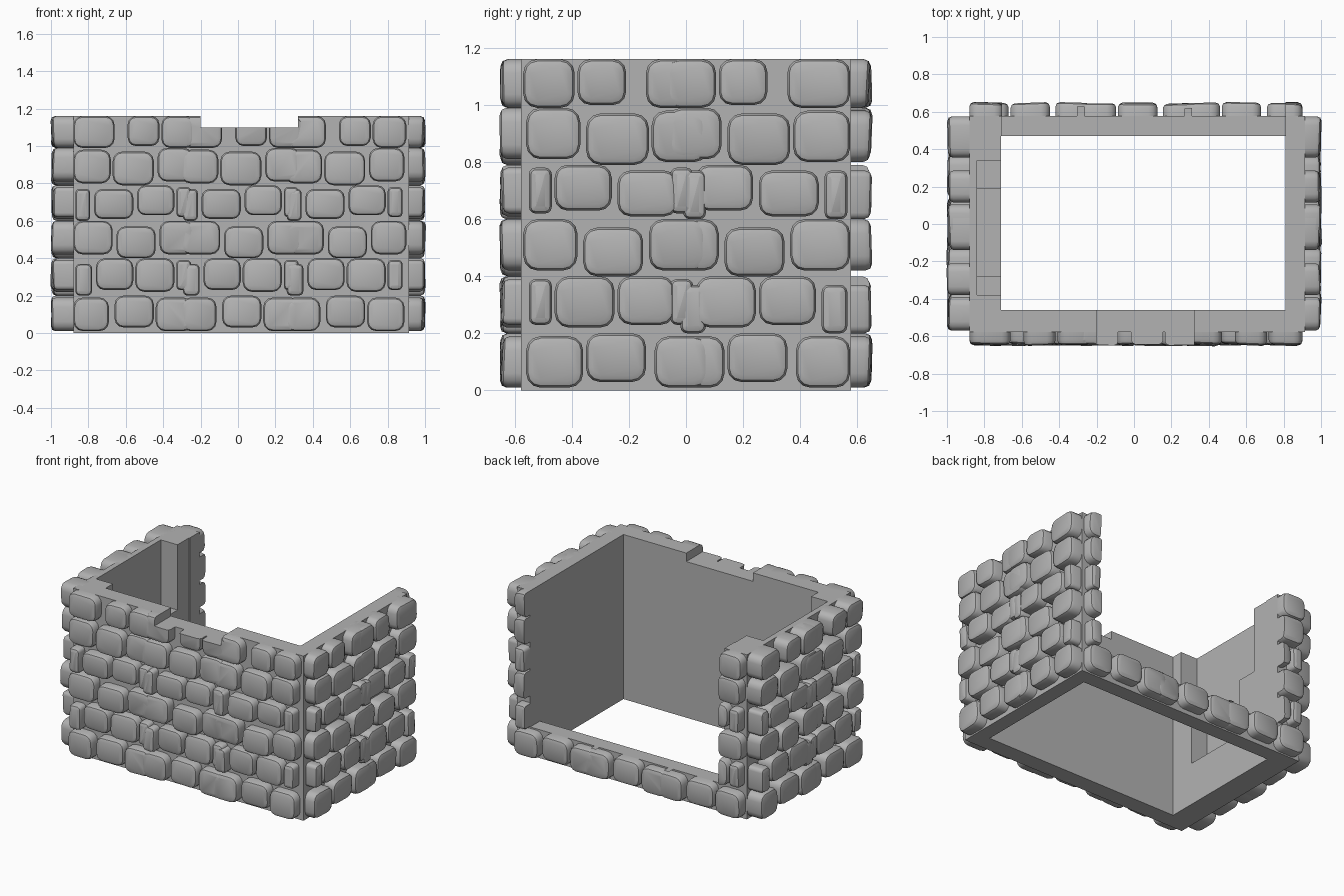
import bpy, bmesh, random
from mathutils import Vector

random.seed(4)
default = bpy.data.objects.get("Cube")
if default:
    bpy.data.objects.remove(default, do_unlink=True)

# One grey stone colour for everything
grey = bpy.data.materials.new("stone grey")
grey.use_nodes = True
colour = (0.45, 0.45, 0.45, 1)
grey.diffuse_color = colour
bsdf = next(n for n in grey.node_tree.nodes if n.type == 'BSDF_PRINCIPLED')
bsdf.inputs["Base Color"].default_value = colour
bsdf.inputs["Roughness"].default_value = 0.8


def make_object(name, bm):
    mesh = bpy.data.meshes.new(name)
    bmesh.ops.recalc_face_normals(bm, faces=bm.faces)
    bm.to_mesh(mesh)
    bm.free()
    mesh.materials.append(grey)
    obj = bpy.data.objects.new(name, mesh)
    bpy.context.scene.collection.objects.link(obj)
    return obj


def box(name, x, y, z):
    bm = bmesh.new()
    bmesh.ops.create_cube(bm, size=1)
    for v in bm.verts:
        v.co = [r[0] if c < 0 else r[1] for c, r in zip(v.co, (x, y, z))]
    return make_object(name, bm)


def activate(obj):
    bpy.ops.object.select_all(action='DESELECT')
    obj.select_set(True)
    bpy.context.view_layer.objects.active = obj


def cut(obj, cutter):
    activate(obj)
    mod = obj.modifiers.new("cut", 'BOOLEAN')
    mod.operation = 'DIFFERENCE'
    mod.solver = 'EXACT'
    mod.use_self = True
    mod.object = cutter
    bpy.ops.object.modifier_apply(modifier=mod.name)


# Wall shell: outer block minus the room and its openings
walls = box("walls", (-0.88, 0.915), (-0.578, 0.578), (0, 1.16))
room = box("room_cutter", (-0.71, 0.81), (-0.46, 0.47), (-0.5, 1.5))
back_gap = box("back_opening_cutter", (-0.705, 0.81), (0.4, 0.9), (0.2, 1.5))
front_notch = box("front_notch_cutter", (-0.2, 0.32), (-0.9, -0.4), (1.1, 1.5))
recess_low = box("lower_recess_cutter", (-0.84, -0.6), (-0.28, 0.19), (0.3, 0.8))
recess_top = box("upper_recess_cutter", (-0.84, -0.6), (-0.38, 0.34), (0.7, 1.5))
cutters = (room, back_gap, front_notch, recess_low, recess_top)
for cutter in cutters:
    cut(walls, cutter)

# Repeating masonry panel in hundredths: start, end, bottom, top
PANEL = [
    (2, 22, 1, 19), (23, 44, 3, 20), (47, 66, 1, 19),
    (3, 11, 23, 39), (12, 33, 22, 40), (34, 54, 23, 40), (56, 65, 20, 37),
    (1, 20, 42, 60), (22, 43, 40, 57), (45, 66, 42, 60),
    (3, 11, 62, 78), (12, 32, 63, 79), (34, 55, 61, 77), (57, 65, 60, 77),
    (2, 21, 81, 99), (23, 45, 79, 97), (46, 66, 80, 98),
    (1, 19, 99, 116), (20, 37, 100, 116), (44, 66, 99, 116),
]
PANEL_WIDTH = 0.67


def add_stone(target, u0, u1, z0, z1, depth, place):
    """One rounded block whose flat back is sunk in the wall."""
    bm = bmesh.new()
    bmesh.ops.create_cube(bm, size=1)
    width, height = u1 - u0, z1 - z0
    for v in bm.verts:
        front = v.co.z > 0
        v.co = Vector((u0 + (v.co.x + 0.5) * width,
                       z0 + (v.co.y + 0.5) * height,
                       depth if front else -0.03))
    # Round the corners, then soften the front rim
    upright = [e for e in bm.edges
               if abs(e.verts[0].co.z - e.verts[1].co.z) > 0.01]
    bmesh.ops.bevel(bm, geom=upright, offset=min(width, height) * 0.28,
                    segments=3, profile=0.5, affect='EDGES')
    rim = [e for e in bm.edges if all(v.co.z > depth - 0.001 for v in e.verts)]
    bmesh.ops.bevel(bm, geom=rim, offset=min(0.024, depth * 0.35),
                    segments=2, profile=0.5, affect='EDGES')
    # Lean the face a little so neighbouring blocks differ
    tilt_u, tilt_z = random.uniform(-0.05, 0.05), random.uniform(-0.05, 0.05)
    mid_u, mid_z = (u0 + u1) / 2, (z0 + z1) / 2
    for v in bm.verts:
        u, z, d = v.co
        if d > 0:
            d += tilt_u * (u - mid_u) + tilt_z * (z - mid_z)
        v.co = place(u, z, d)
    bmesh.ops.recalc_face_normals(bm, faces=bm.faces)
    temp = bpy.data.meshes.new("temp")
    bm.to_mesh(temp)
    bm.free()
    target.from_mesh(temp)
    bpy.data.meshes.remove(temp)


def stone_face(name, starts, depth, place, mirrored=False):
    bm = bmesh.new()
    for start in starts:
        for stone in PANEL:
            u0, u1, z0, z1 = (n / 100 for n in stone)
            if mirrored:
                u0, u1 = PANEL_WIDTH - u1, PANEL_WIDTH - u0
            add_stone(bm, start + u0, start + u1, z0, z1,
                      depth * random.uniform(0.9, 0.99), place)
    return make_object(name, bm)


# Stone cladding on the four outer faces
long_starts = (-0.89, -0.315, 0.24)
side_starts = (-0.58, -0.085)
front = stone_face("front_stones", long_starts, 0.072,
                   lambda u, z, d: (u, -0.578 - d, z), mirrored=True)
back = stone_face("back_stones", long_starts, 0.072,
                  lambda u, z, d: (u, 0.578 + d, z))
left = stone_face("left_stones", side_starts, 0.085,
                  lambda u, z, d: (0.915 + d, u, z))
right = stone_face("right_stones", side_starts, 0.12,
                   lambda u, z, d: (-0.88 - d, u, z))
cut(front, front_notch)
cut(back, back_gap)

for cutter in cutters:
    bpy.data.objects.remove(cutter, do_unlink=True)
for obj in (front, back, left, right):
    activate(obj)
    bpy.ops.object.shade_smooth_by_angle(angle=0.6)
